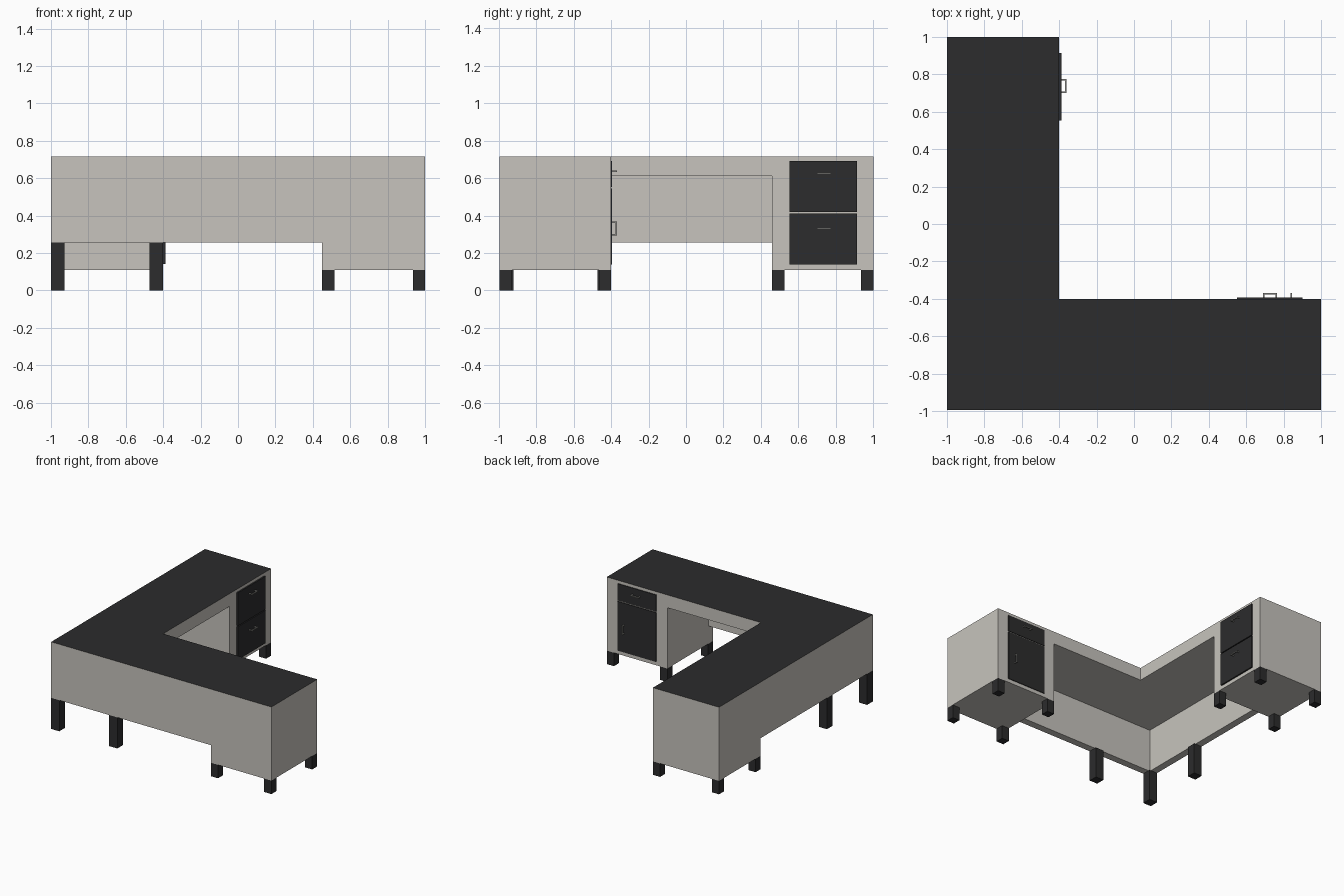
import bpy, bmesh

if "Cube" in bpy.data.objects:
    bpy.data.objects.remove(bpy.data.objects["Cube"])


def material(name, rgb):
    m = bpy.data.materials.new(name)
    m.diffuse_color = (*rgb, 1)
    m.use_nodes = True
    m.node_tree.nodes["Principled BSDF"].inputs["Base Color"].default_value = m.diffuse_color
    return m


CREAM = material("warm grey board", (0.57, 0.55, 0.51))
DARK = material("charcoal", (0.025, 0.025, 0.026))
METAL = material("handle metal", (0.33, 0.33, 0.31))


def add_mesh(name, bm, *mats):
    bmesh.ops.recalc_face_normals(bm, faces=bm.faces)
    me = bpy.data.meshes.new(name)
    bm.to_mesh(me)
    bm.free()
    ob = bpy.data.objects.new(name, me)
    bpy.context.collection.objects.link(ob)
    for m in mats:
        me.materials.append(m)
    return ob


def prism(name, outline, z0, z1, *mats):
    """Extrude a flat outline; a second material goes on upward faces."""
    bm = bmesh.new()
    face = bm.faces.new([bm.verts.new((x, y, z0)) for x, y in outline])
    ext = bmesh.ops.extrude_face_region(bm, geom=[face])
    for v in ext["geom"]:
        if isinstance(v, bmesh.types.BMVert):
            v.co.z = z1
    bmesh.ops.recalc_face_normals(bm, faces=bm.faces)
    if len(mats) > 1:
        for f in bm.faces:
            if f.normal.z > 0.9:
                f.material_index = 1
    return add_mesh(name, bm, *mats)


def box(name, x, y, z, mat):
    return prism(name, [(x[0], y[0]), (x[1], y[0]), (x[1], y[1]), (x[0], y[1])],
                 z[0], z[1], mat)


def handle(name, axis, centre, face, z, length=0.075, vertical=False):
    """Bar pull: a grip on two posts, standing out from a front facing +axis."""
    t, reach = 0.004, 0.028
    h = length / 2

    def part(suffix, a0, a1, d0, d1):
        along = (a0, a1)
        if vertical:
            side, zz = (centre - t, centre + t), (z + a0, z + a1)
        else:
            side, zz = (centre + a0, centre + a1), (z - t, z + t)
        depth = (face + d0, face + d1)
        xy = (depth, side) if axis == "x" else (side, depth)
        box(name + suffix, *xy, zz, METAL)

    part("_grip", -h, h, reach - 2 * t, reach)
    part("_post_a", -h, -h + 2 * t, 0, reach - 2 * t)
    part("_post_b", h - 2 * t, h, 0, reach - 2 * t)


# L-shaped desktop with dark upper surface
prism("desktop", [(-1, -0.995), (1, -0.995), (1, -0.4), (-0.4, -0.4), (-0.4, 1), (-1, 1)],
      0.61, 0.715, CREAM, DARK)

# Two storage pedestals
box("door_pedestal", (0.45, 1), (-0.995, -0.4), (0.11, 0.61), CREAM)
box("drawer_pedestal", (-1, -0.4), (0.46, 1), (0.11, 0.61), CREAM)

# Modesty panels along the outer edges
box("front_modesty_panel", (-1, 0.45), (-0.995, -0.935), (0.255, 0.61), CREAM)
box("side_modesty_panel", (-1, -0.94), (-0.935, 0.46), (0.255, 0.61), CREAM)

# Short pedestal legs
S = 0.065
for x in (0.45, 1 - S):
    for y in (-0.995, -0.4 - S):
        box("door_pedestal_leg", (x, x + S), (y, y + S), (0, 0.11), DARK)
for x in (-1, -0.4 - S):
    for y in (0.46, 1 - S):
        box("drawer_pedestal_leg", (x, x + S), (y, y + S), (0, 0.11), DARK)

# Tall legs carrying the corner
T = 0.073
for x, y in ((-1, -0.995), (-0.4 - T, -0.995), (-1, -0.4 - T)):
    box("tall_leg", (x, x + T), (y, y + T), (0, 0.255), DARK)

# Drawer fronts facing +x
for z0, z1, hz in ((0.14, 0.41, 0.33), (0.418, 0.69, 0.627)):
    box("drawer_front", (-0.4, -0.388), (0.553, 0.913), (z0, z1), DARK)
    handle("drawer_handle", "x", 0.737, -0.388, hz)

# Small drawer and door facing +y
box("small_drawer_front", (0.55, 0.9), (-0.4, -0.394), (0.553, 0.69), DARK)
box("door_front", (0.55, 0.9), (-0.4, -0.394), (0.14, 0.545), DARK)
handle("small_drawer_handle", "y", 0.727, -0.396, 0.637)
handle("door_handle", "y", 0.84, -0.396, 0.33, vertical=True)
